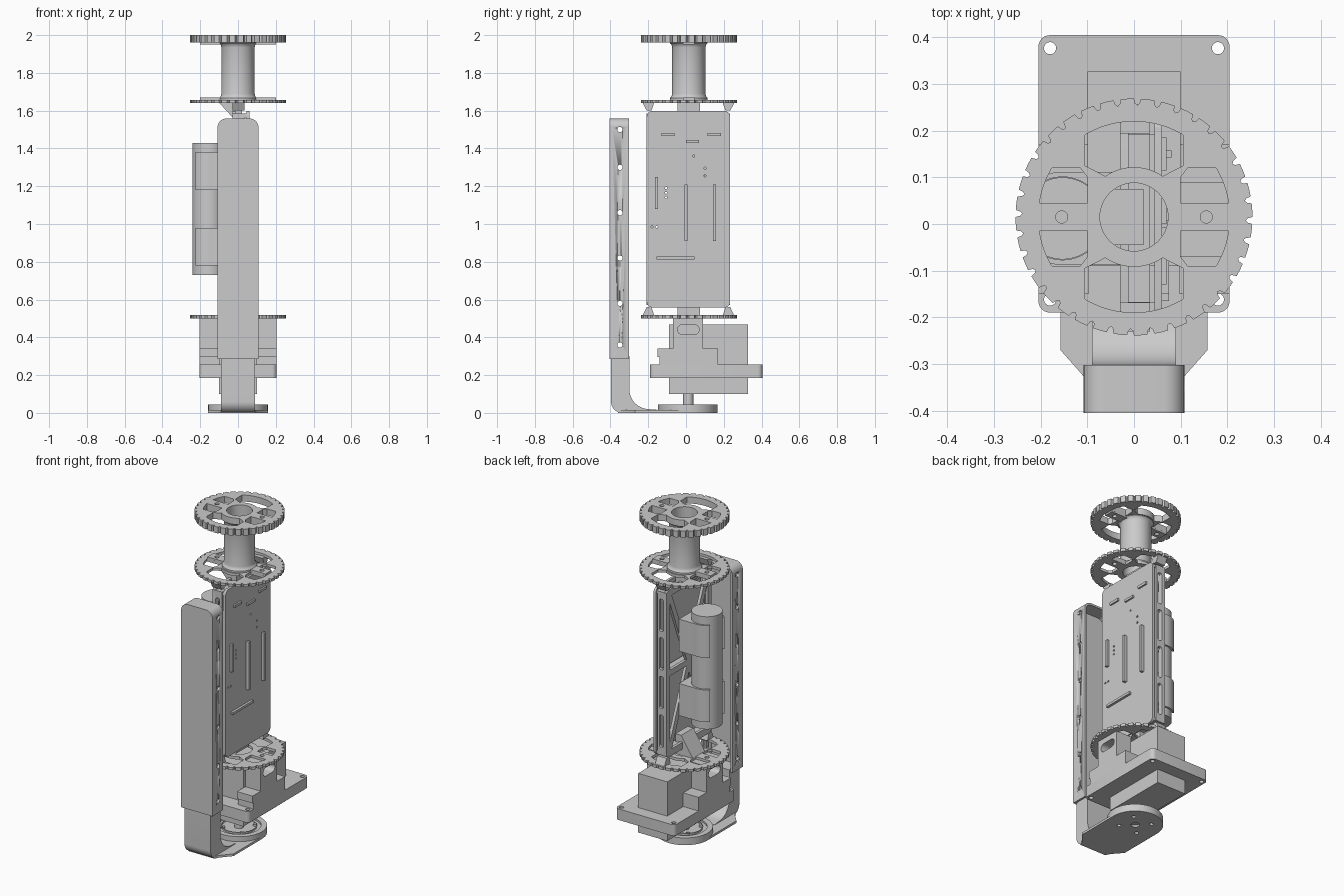
import bpy, bmesh, math
from mathutils import Vector

if "Cube" in bpy.data.objects:
    bpy.data.objects.remove(bpy.data.objects["Cube"])

grey = bpy.data.materials.new("plain_grey")
grey.use_nodes = True
grey.diffuse_color = (0.6, 0.6, 0.6, 1)
grey.node_tree.nodes["Principled BSDF"].inputs["Base Color"].default_value = (0.6, 0.6, 0.6, 1)

CY = 0.015  # depth of the main axis
AXES = {"x": lambda u, v, w: (w, u, v), "y": lambda u, v, w: (u, w, v), "z": lambda u, v, w: (u, v, w)}


def finish(name, mesh):
    mesh.materials.clear()
    mesh.materials.append(grey)
    obj = bpy.data.objects.new(name, mesh)
    bpy.context.collection.objects.link(obj)
    bpy.ops.object.select_all(action="DESELECT")
    obj.select_set(True)
    bpy.context.view_layer.objects.active = obj
    bpy.ops.object.shade_smooth_by_angle(angle=math.radians(35))
    return obj


def plate(name, axis, lo, hi, *loops):
    """Extrude an outline, with inner loops as holes, along an axis."""
    curve = bpy.data.curves.new(name, "CURVE")
    curve.dimensions, curve.fill_mode = "2D", "BOTH"
    curve.extrude = (hi - lo) / 2
    for loop in loops:
        spline = curve.splines.new("POLY")
        spline.points.add(len(loop) - 1)
        for point, (u, v) in zip(spline.points, loop):
            point.co = (u, v, 0, 1)
        spline.use_cyclic_u = True
    temp = bpy.data.objects.new(name, curve)
    mesh = bpy.data.meshes.new_from_object(temp)
    bpy.data.objects.remove(temp)
    for vert in mesh.vertices:
        u, v, w = vert.co
        vert.co = Vector(AXES[axis](u, v, w + (lo + hi) / 2))
    bm = bmesh.new()
    bm.from_mesh(mesh)
    bmesh.ops.remove_doubles(bm, verts=bm.verts, dist=1e-5)
    bmesh.ops.recalc_face_normals(bm, faces=bm.faces)
    bm.to_mesh(mesh)
    bm.free()
    return finish(name, mesh)


def arc(u, v, r, a, b, n=12):
    steps = [math.radians(a + (b - a) * i / n) for i in range(n + 1)]
    return [(u + r * math.cos(t), v + r * math.sin(t)) for t in steps]


def circle(u, v, r, n=32):
    return arc(u, v, r, 0, 360 - 360 / n, n - 1)


def rect(u0, u1, v0, v1, r=0.0):
    if not r:
        return [(u0, v0), (u1, v0), (u1, v1), (u0, v1)]
    return (arc(u1 - r, v1 - r, r, 0, 90, 6) + arc(u0 + r, v1 - r, r, 90, 180, 6)
            + arc(u0 + r, v0 + r, r, 180, 270, 6) + arc(u1 - r, v0 + r, r, 270, 360, 6))


def box(name, x0, x1, y0, y1, z0, z1):
    return plate(name, "z", z0, z1, rect(x0, x1, y0, y1))


def flip(loop, su, sv):
    return [(su * u, sv * v) for u, v in loop]


# Notched wheels with spokes
def wheel(name, z0, z1):
    rim = []
    for i in range(36):
        rim += [(r * math.cos(math.radians(i * 10 + a)), r * math.sin(math.radians(i * 10 + a)))
                for a, r in ((0, .254), (3.3, .254), (6.6, .254), (7.2, .244), (8.3, .24), (9.4, .244))]
    end = arc(0, 0, .205, 59, 121) + [(-.105, .11)] + arc(0, 0, .107, 125, 55) + [(.105, .11)]
    side = arc(0, 0, .205, 8.5, 31, 6) + [(.115, .105), (.1, .085), (.1, .03)]
    loops = [rim, circle(0, 0, .073, 48), circle(-.155, 0, .013), circle(.155, 0, .013), end, flip(end, 1, -1)]
    loops += [flip(side, sx, sy) for sx in (1, -1) for sy in (1, -1)]
    plate(name, "z", z0, z1, *[[(u, v + CY) for u, v in loop] for loop in loops])


wheel("top_wheel", 1.96, 2.0)
wheel("upper_wheel", 1.64, 1.657)
wheel("lower_wheel", .5, .517)
for label, z in (("top", 1.95), ("upper", 1.657)):
    for side in (-1, 1):
        plate(label + "_spoke_pad", "z", z, z + .012,
              rect(*sorted((side * .08, side * .2)), CY - .03, CY + .03), circle(side * .155, CY, .013))

# Hollow spool, turned from a profile with flared ends
profile = [(.073, 1.657), (.1, 1.657), (.1, 1.668), (.092, 1.675), (.088, 1.69),
           (.088, 1.935), (.092, 1.95), (.1, 1.957), (.1, 1.965), (.073, 1.965)]
bm = bmesh.new()
ring = [bm.verts.new((r, 0, z)) for r, z in profile]
edges = [bm.edges.new((ring[i], ring[i - 1])) for i in range(len(ring))]
bmesh.ops.spin(bm, geom=ring + edges, axis=(0, 0, 1), cent=(0, 0, 0), angle=math.tau, steps=48)
bmesh.ops.remove_doubles(bm, verts=bm.verts, dist=1e-5)
bmesh.ops.translate(bm, verts=bm.verts, vec=(0, CY, 0))
bmesh.ops.recalc_face_normals(bm, faces=bm.faces)
mesh = bpy.data.meshes.new("spool")
bm.to_mesh(mesh)
bm.free()
finish("spool", mesh)

# Circuit board with pin holes and raised connectors
pins = [(-.105, 1.19), (-.105, 1.165), (-.105, 1.14), (.04, 1.36), (.1, 1.295), (.1, 1.255), (-.18, .985), (-.155, .985)]
plate("circuit_board", "x", .044, .06, rect(-.208, .234, .558, 1.598, .03), *[circle(y, z, .006, 10) for y, z in pins])
for y0, y1, z0, z1, x in ((-.13, -.06, 1.467, 1.483, .07), (.115, .185, 1.467, 1.483, .07), (0, .07, 1.43, 1.445, .07),
                          (-.165, -.148, 1.08, 1.25, .075), (-.008, .008, .91, 1.21, .08),
                          (.143, .158, .91, 1.21, .08), (-.155, .045, .812, .827, .075)):
    box("board_connector", .058, x, y0, y1, z0, z1)

# Truss frame behind the board
def panel(y0, y1, z0, z1):
    """Three triangular openings either side of a V of braces."""
    ym, g = (y0 + y1) / 2, .018
    return [[(y0, z0 + 2.5 * g), (ym - 1.3 * g, z1), (y0, z1)], [(y1, z0 + 2.5 * g), (y1, z1), (ym + 1.3 * g, z1)],
            [(y0 + g, z0), (y1 - g, z0), (ym, z1 - 2.5 * g)]]


low = panel(-.175, .2, .6, 1.06)
high = [[(y, 2.156 - z) for y, z in loop] for loop in low]
plate("truss_frame", "x", -.03, -.012, rect(-.208, .234, .558, 1.598, .03), *low, *high)
for y0 in (-.208, .216):
    slots = [rect(-.008, .02, z, z + .2, .01) for z in (.62, .86, 1.1, 1.34)]
    plate("frame_rail", "y", y0, y0 + .018, rect(-.03, .034, .57, 1.586), *slots)
for z in (.575, 1.07, 1.565):
    box("frame_crossbar", -.028, .034, -.2, .225, z, z + .016)
for y, z in ((y, z) for y in (-.185, .21) for z in (.58, 1.575)):
    box("board_spacer", -.012, .046, y - .018, y + .018, z - .01, z + .01)

# Gussets and feet joining the frame to the wheels
for name, end, start in (("lower", .515, .64), ("upper", 1.642, 1.555)):
    plate(name + "_gusset", "y", CY - .06, CY + .06, [(-.1, end), (.02, end), (.02, start), (-.02, start)])
    toe = .56 if end < 1 else 1.6
    for y, s in ((-.208, -1), (.234, 1)):
        plate(name + "_foot", "x", -.03, .034,
              [(y + s * .022, end), (y - s * .04, end), (y - s * .025, toe), (y, toe)])

# Battery and its two open clips
BX, BY = -.153, .012
plate("battery", "z", .73, 1.43, circle(BX, BY, .088, 48))
for z in (.78, 1.18):
    half = [(-.03, .1), (-.1, .1)] + arc(BX, 0, .1, 80, 135, 10) + arc(BX, 0, .089, 135, 10, 14) + [(-.05, 0), (-.03, 0)]
    for side in (1, -1):
        plate("battery_clip", "z", z, z + .2, [(u, BY + side * v) for u, v in half])

# Servo with mounting bracket
box("servo_body", -.1, .1, -.09, .327, .1, .468)
corners = [circle(x, y, .013) for x in (-.18, .18) for y in (-.162, .377)]
plate("servo_mount_plate", "z", .186, .255, rect(-.205, .205, -.19, .405, .025), *corners)
for x0, x1 in ((-.205, -.098), (.098, .205)):
    plate("servo_bracket", "x", x0, x1,
          [(-.14, .25), (.17, .25), (.17, .34), (.09, .34), (.09, .502), (-.07, .502), (-.07, .34),
           (-.15, .34), (-.15, .295), (-.14, .295)], rect(-.045, .07, .415, .467, .026))
plate("output_shaft", "z", .03, .11, circle(0, .012, .027))

# Round horn with a raised rim
bolts = [circle(sx * .065, .01 + sy * .065, .012, 16) for sx in (1, -1) for sy in (1, -1)]
hub = circle(0, .01, .025, 12)
plate("horn_disc", "z", .012, .034, circle(0, .01, .158, 48), *bolts)
plate("horn_rim", "z", .03, .045, circle(0, .01, .158, 48), circle(0, .01, .125, 48))
plate("horn_hub", "z", .03, .045, circle(0, .01, .1, 40), *bolts)

# Foot plate and the bent arm that rises from it
plate("foot_plate", "z", 0, .014, arc(0, .01, .158, 0, 180, 24)
      + [(-.158, -.27), (-.105, -.33), (-.09, -.36), (.09, -.36), (.105, -.33), (.158, -.27)], hub, *bolts)
plate("bent_arm", "x", -.09, .09, [(-.397, .3)] + arc(-.337, .06, .06, 180, 270)
      + [(-.15, 0), (-.15, .016)] + arc(-.195, .125, .105, 270, 180) + [(-.3, .3)])

# Long cover: front sheet plus a wall round its edge, drilled along both sides
def arch(w, top, r):
    return [(w, .285)] + arc(w - r, top - r, r, 0, 90, 8) + arc(r - w, top - r, r, 90, 180, 8) + [(-w, .285)]


plate("cover_front", "y", -.405, -.39, arch(.108, 1.558, .045))
wall = plate("cover_wall", "y", -.392, -.302, arch(.108, 1.558, .045) + arch(.096, 1.546, .035)[::-1])
bm = bmesh.new()
for z in (.36, .58, .82, 1.06, 1.3, 1.5):
    made = bmesh.ops.create_cone(bm, cap_ends=True, segments=20, radius1=.014, radius2=.014, depth=.4)
    for vert in made["verts"]:
        x, y, w = vert.co
        vert.co = (w, y - .35, z - x)
mesh = bpy.data.meshes.new("hole_cutter")
bm.to_mesh(mesh)
bm.free()
cutter = finish("hole_cutter", mesh)
drill = wall.modifiers.new("holes", "BOOLEAN")
drill.operation, drill.object, drill.solver = "DIFFERENCE", cutter, "EXACT"
bpy.context.view_layer.objects.active = wall
bpy.ops.object.modifier_apply(modifier=drill.name)
bpy.data.objects.remove(cutter)
